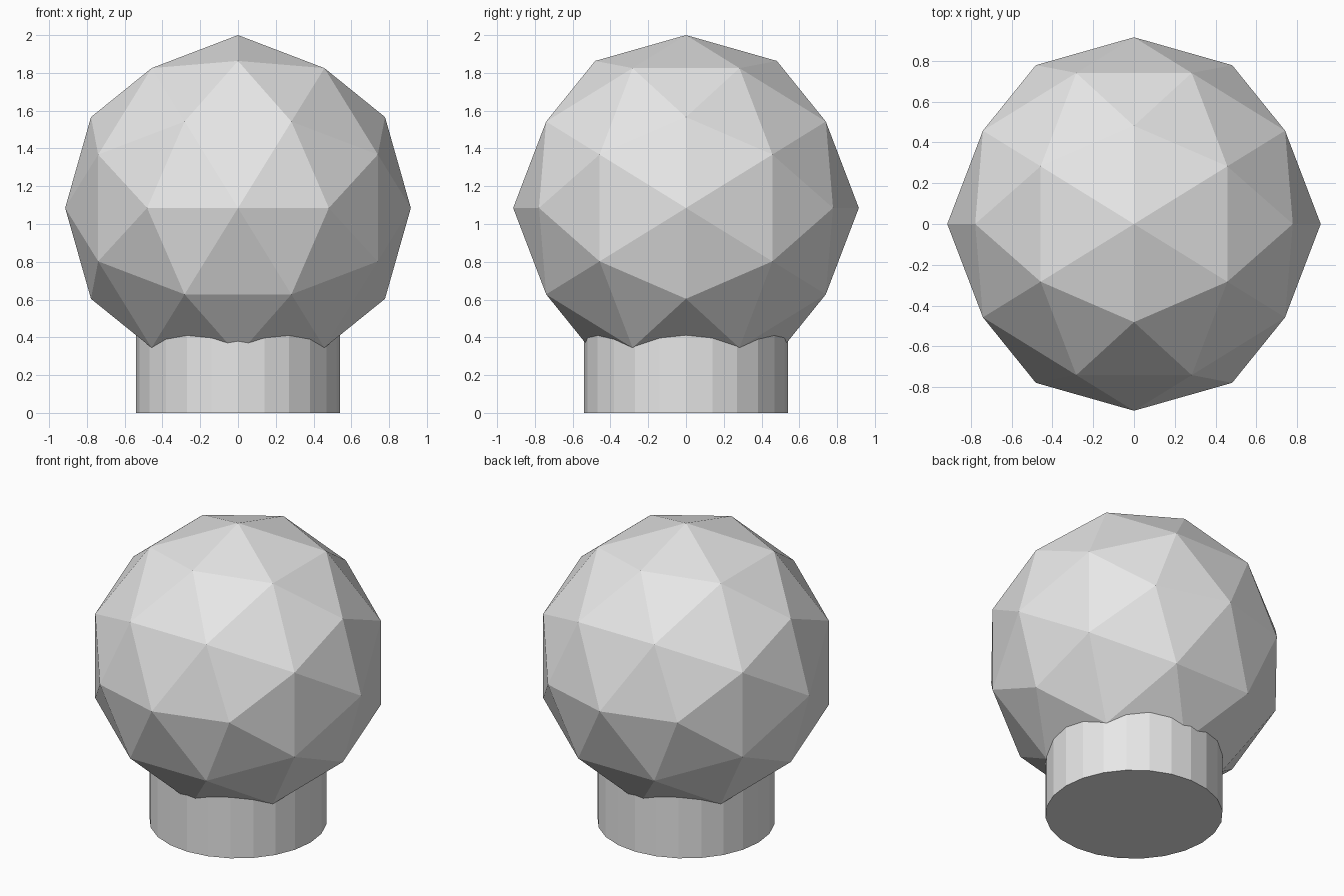
import bpy
import bmesh
from math import sqrt
from mathutils import Vector

RADIUS = 0.915
CENTRE = Vector((0, 0, 2 - RADIUS))
PHI = (1 + sqrt(5)) / 2

cube = bpy.data.objects.get("Cube")
if cube:
    bpy.data.objects.remove(cube, do_unlink=True)

grey = bpy.data.materials.new("plain grey")
grey.use_nodes = True
colour = (0.8, 0.8, 0.8, 1)
grey.diffuse_color = colour
grey.node_tree.nodes["Principled BSDF"].inputs["Base Color"].default_value = colour


def finish(bm, name):
    bmesh.ops.recalc_face_normals(bm, faces=bm.faces)
    mesh = bpy.data.meshes.new(name)
    bm.to_mesh(mesh)
    bm.free()
    mesh.materials.append(grey)
    obj = bpy.data.objects.new(name, mesh)
    bpy.context.scene.collection.objects.link(obj)
    return obj


# Faceted ball: icosahedron corners plus edge midpoints pushed out to the radius
corners = []
for a in (-1, 1):
    for b in (-PHI, PHI):
        corners += [Vector((0, a, b)), Vector((b, 0, a)), Vector((a, b, 0))]
midpoints = [p + q for i, p in enumerate(corners) for q in corners[:i]
             if (p - q).length < 2.1]
bm = bmesh.new()
for p in corners + midpoints:
    bm.verts.new(CENTRE + p.normalized() * RADIUS)
bmesh.ops.convex_hull(bm, input=bm.verts)
finish(bm, "faceted_ball")

# Round base, its top hidden inside the ball
bm = bmesh.new()
bmesh.ops.create_cone(bm, cap_ends=True, segments=24, radius1=0.54,
                      radius2=0.54, depth=0.6)
bmesh.ops.translate(bm, verts=bm.verts, vec=(0, 0, 0.3))
finish(bm, "round_base")
